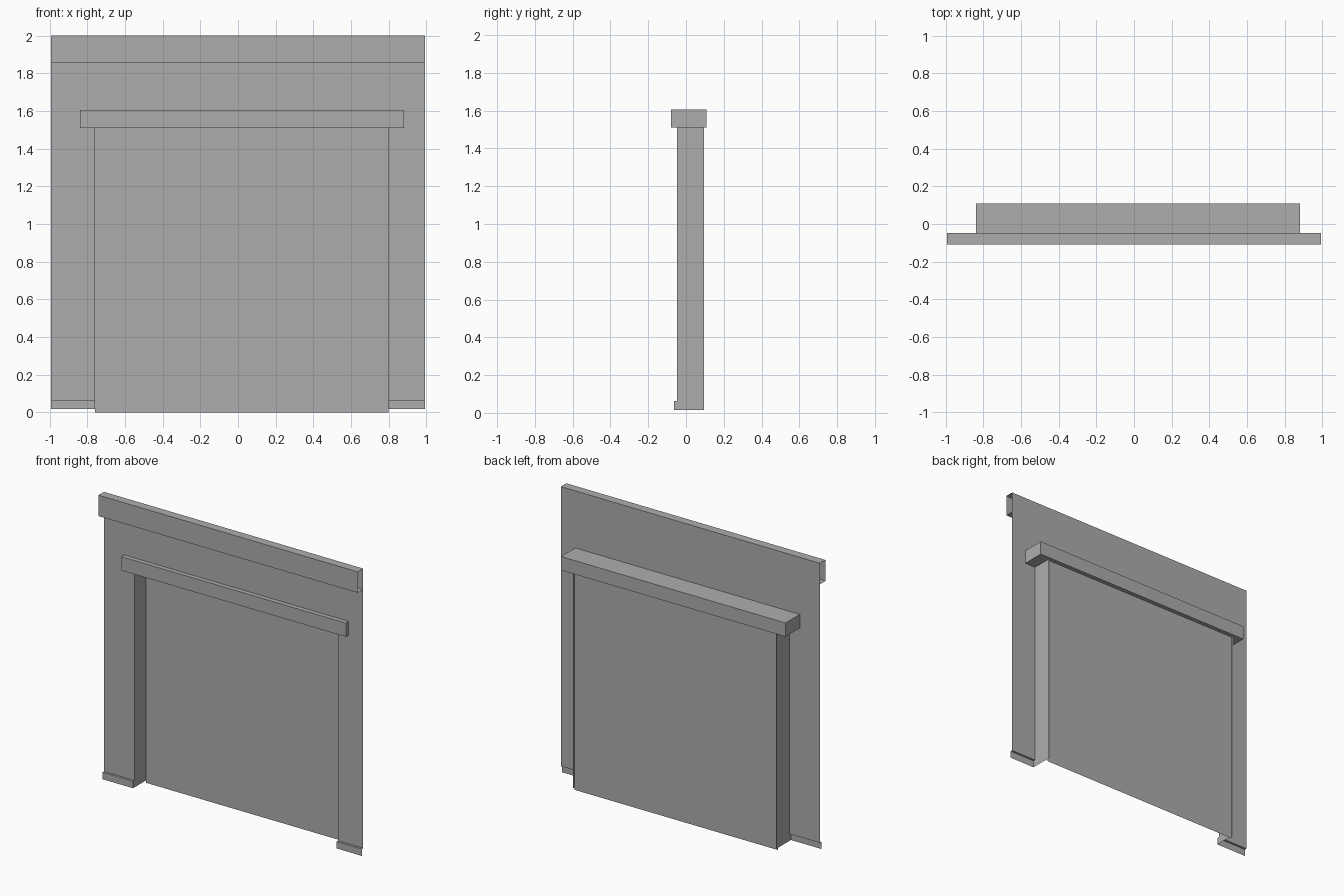
import bpy
import bmesh

cube = bpy.data.objects.get("Cube")
if cube:
    bpy.data.objects.remove(cube, do_unlink=True)

grey = bpy.data.materials.new("plain grey")
grey.use_nodes = True
colour = (0.42, 0.42, 0.42, 1)
grey.diffuse_color = colour
grey.node_tree.nodes["Principled BSDF"].inputs["Base Color"].default_value = colour

# Shared dimensions
HALF = 0.993                        # half the facade width
LEFT, RIGHT = -0.76, 0.80           # door opening sides
HEAD, TOP = 1.51, 2.0               # opening head, facade top
FOOT, STEP = 0.016, 0.064           # base strip bottom and top
WALL, BASE, DOOR, JAMB = -0.048, -0.063, 0.078, 0.096  # depths in y


def finish(name, bm):
    bmesh.ops.remove_doubles(bm, verts=bm.verts, dist=0.0001)
    mesh = bpy.data.meshes.new(name)
    bm.to_mesh(mesh)
    bm.free()
    mesh.materials.append(grey)
    obj = bpy.data.objects.new(name, mesh)
    bpy.context.collection.objects.link(obj)


def box(name, x, y, z):
    bm = bmesh.new()
    bmesh.ops.create_cube(bm, size=1)
    for v in bm.verts:
        v.co = [r[0] if c < 0 else r[1] for c, r in zip(v.co, (x, y, z))]
    finish(name, bm)


def sweep(name, profile, x0, x1, closed=False):
    """Sheet made by sweeping a (y, z) profile along x, open at the ends."""
    bm = bmesh.new()
    pairs = list(zip(profile, profile[1:]))
    if closed:
        pairs.append((profile[-1], profile[0]))
    for (ya, za), (yb, zb) in pairs:
        corners = [(x0, ya, za), (x1, ya, za), (x1, yb, zb), (x0, yb, zb)]
        bm.faces.new([bm.verts.new(c) for c in corners])
    finish(name, bm)


# Wall sides, each stepping out to a base strip at the foot
side_profile = [(BASE, FOOT), (BASE, STEP), (WALL, STEP), (WALL, HEAD)]
sweep("right_wall", side_profile, -HALF, LEFT)
sweep("left_wall", side_profile, RIGHT, HALF)

# Wall above the opening
sweep("upper_wall", [(WALL, HEAD), (WALL, TOP)], -HALF, HALF)

# Hollow top trim
trim_front, trim_foot = -0.108, 1.855
sweep("top_trim", [(WALL, trim_foot), (trim_front, trim_foot),
                   (trim_front, TOP), (WALL, TOP)], -HALF, HALF)

# Opening returns, with a toe closing the end of each base strip
for name, x in (("right_jamb", LEFT), ("left_jamb", RIGHT)):
    bm = bmesh.new()
    outline = [(BASE, FOOT), (JAMB, FOOT), (JAMB, HEAD), (WALL, HEAD),
               (WALL, STEP), (BASE, STEP)]
    face = bm.faces.new([bm.verts.new((x, y, z)) for y, z in outline])
    if x > 0:
        face.normal_flip()
    finish(name, bm)

# Recessed door panel
sweep("door_panel", [(DOOR, 0), (DOOR, HEAD)], LEFT, RIGHT)

# Lintel beam through the wall
box("lintel", (-0.838, 0.882), (-0.08, 0.108), (HEAD, 1.605))
